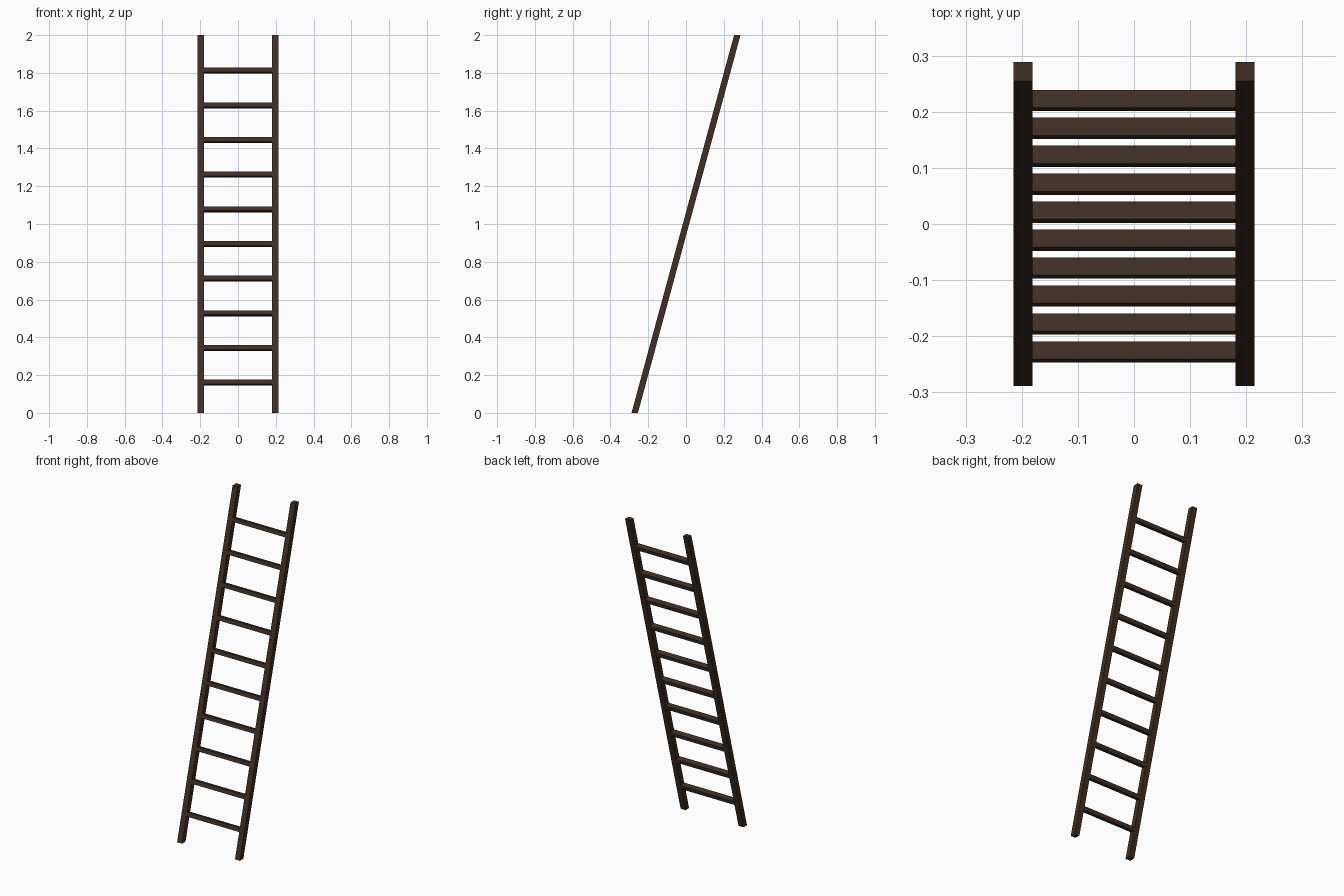
import bpy, bmesh, math
from mathutils import Matrix

if "Cube" in bpy.data.objects:
    bpy.data.objects.remove(bpy.data.objects["Cube"])

SLOPE = 0.2715                 # y travel per unit of height
LEAN = math.atan(SLOPE)

wood = bpy.data.materials.new("dark_wood")
wood.diffuse_color = (0.05, 0.028, 0.017, 1)
wood.use_nodes = True
wood.node_tree.nodes["Principled BSDF"].inputs["Base Color"].default_value = wood.diffuse_color


def box(name, size, matrix):
    bm = bmesh.new()
    bmesh.ops.create_cube(bm, size=1, matrix=matrix @ Matrix.Diagonal((*size, 1)))
    mesh = bpy.data.meshes.new(name)
    bm.to_mesh(mesh)
    bm.free()
    mesh.materials.append(wood)
    obj = bpy.data.objects.new(name, mesh)
    bpy.context.collection.objects.link(obj)
    return obj


# Leaning side rails, sheared so both ends are cut level
shear = Matrix.Identity(4)
shear[1][2] = SLOPE
for side, label in ((-1, "left"), (1, "right")):
    place = Matrix.Translation((side * 0.198, 0, 1))
    box(label + "_rail", (0.034, 0.034, 2.0), place @ shear)

# Ten rungs tilted with the rails
for i in range(10):
    z = 0.16 + i * 0.1835
    place = Matrix.Translation((0, (z - 1) * SLOPE, z))
    box(f"rung_{i + 1}", (0.366, 0.0327, 0.024), place @ Matrix.Rotation(-LEAN, 4, 'X'))
